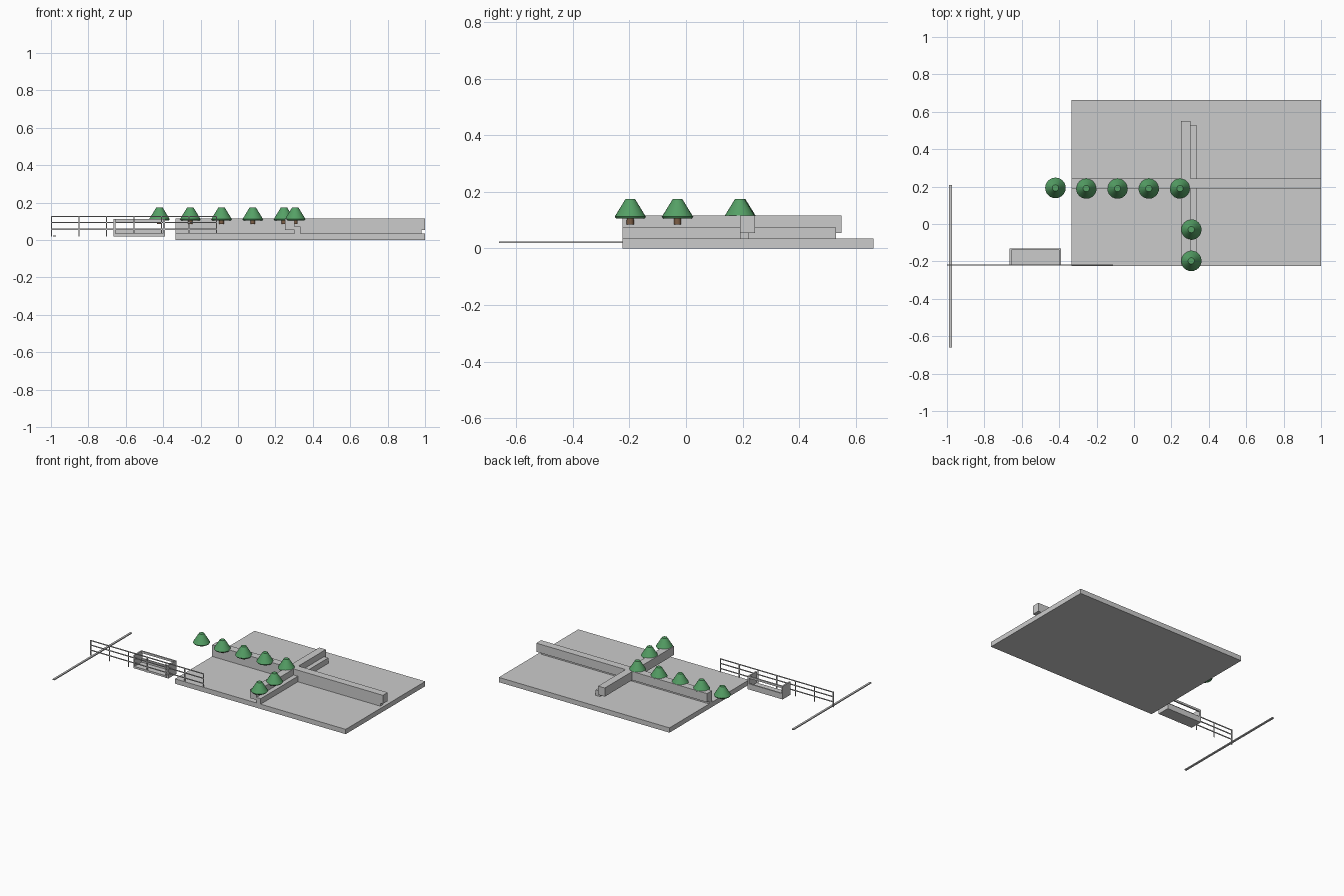
import bpy, bmesh
from mathutils import Matrix, Vector

if "Cube" in bpy.data.objects:
    bpy.data.objects.remove(bpy.data.objects["Cube"])


def material(name, rgb):
    m = bpy.data.materials.new(name)
    m.diffuse_color = (*rgb, 1)
    m.use_nodes = True
    m.node_tree.nodes["Principled BSDF"].inputs["Base Color"].default_value = m.diffuse_color
    return m


GREY = material("concrete grey", (0.6, 0.6, 0.6))
GREEN = material("foliage green", (0.09, 0.35, 0.13))
BROWN = material("trunk brown", (0.2, 0.11, 0.06))


def finish(name, bm, mat):
    mesh = bpy.data.meshes.new(name)
    bm.to_mesh(mesh)
    bm.free()
    mesh.materials.append(mat)
    obj = bpy.data.objects.new(name, mesh)
    bpy.context.collection.objects.link(obj)
    return obj


def boxes(name, spans, mat=GREY):
    """Object made of boxes, each given as x, y and z ranges."""
    bm = bmesh.new()
    for x, y, z in spans:
        size = Vector((x[1] - x[0], y[1] - y[0], z[1] - z[0]))
        mid = Vector((sum(x), sum(y), sum(z))) / 2
        bmesh.ops.create_cube(
            bm, size=1, matrix=Matrix.Translation(mid) @ Matrix.Diagonal((*size, 1)))
    return finish(name, bm, mat)


def cone(bm, x, y, z0, z1, r0, r1):
    bmesh.ops.create_cone(
        bm, cap_ends=True, segments=24, radius1=r0, radius2=r1, depth=z1 - z0,
        matrix=Matrix.Translation((x, y, (z0 + z1) / 2)))


def smooth(obj):
    bpy.ops.object.select_all(action='DESELECT')
    obj.select_set(True)
    bpy.context.view_layer.objects.active = obj
    bpy.ops.object.shade_smooth_by_angle()


# Ground slab
boxes("ground_slab", [((-0.335, 1.0), (-0.225, 0.663), (0, 0.034))])

# Crossing walls, each a raised beam on or beside a lower footing
boxes("long_wall_beam", [((-0.335, 1.0), (0.19, 0.244), (0.055, 0.116))])
boxes("long_wall_footing", [((-0.335, 0.98), (0.19, 0.22), (0.034, 0.056))])
boxes("cross_wall_beam", [((0.25, 0.302), (-0.225, 0.55), (0.055, 0.116))])
boxes("cross_wall_footing", [((0.302, 0.335), (-0.225, 0.53), (0.034, 0.073))])

# Open-front shelter with a window opening in its back wall
X0, X1, Y0, Y1, Z0, Z1, T = -0.665, -0.39, -0.22, -0.13, 0.02, 0.112, 0.01
boxes("shelter", [
    ((X0, X1), (Y0, Y1), (Z0, Z0 + 0.014)),
    ((X0, X0 + T), (Y0, Y1), (Z0, Z1)),
    ((X1 - T, X1), (Y0, Y1), (Z0, Z1)),
    ((X0, X1), (Y1 - T, Y1), (Z0, 0.06)),
    ((X0, X1), (Y1 - T, Y1), (0.098, Z1)),
])

# Fence with three rails and evenly spaced posts
for z in (0.058, 0.094, 0.126):
    boxes("fence_rail", [((-1.0, -0.113), (-0.2225, -0.2175), (z - 0.003, z + 0.003))])
for i in range(7):
    x = -0.997 + i * 0.147
    boxes("fence_post", [((x - 0.003, x + 0.003), (-0.2225, -0.2175), (0.02, 0.128))])

# Long kerb bar
boxes("kerb_bar", [((-0.988, -0.974), (-0.66, 0.208), (0.018, 0.025))])

# Trees
spots = [(-0.42, 0.193)] + [(-0.255 + 0.167 * i, 0.19) for i in range(4)]
spots += [(0.306, -0.03), (0.306, -0.197)]
for x, y in spots:
    bm = bmesh.new()
    cone(bm, x, y, 0.105, 0.112, 0.05, 0.055)
    cone(bm, x, y, 0.112, 0.174, 0.055, 0.017)
    smooth(finish("tree_foliage", bm, GREEN))
    bm = bmesh.new()
    cone(bm, x, y, 0.085, 0.11, 0.013, 0.012)
    smooth(finish("tree_trunk", bm, BROWN))
